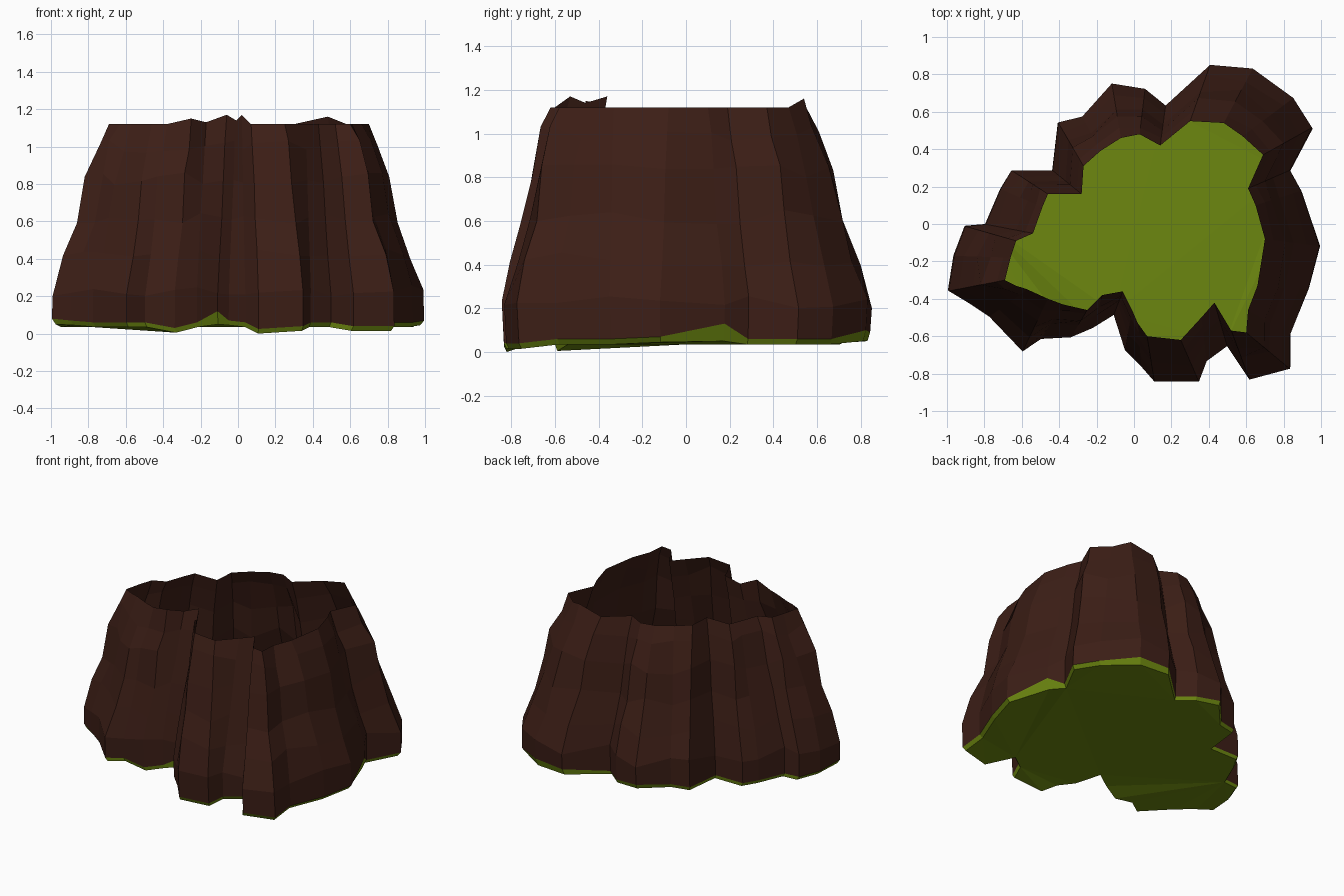
import bpy, bmesh, random
from mathutils import Vector

if "Cube" in bpy.data.objects:
    bpy.data.objects.remove(bpy.data.objects["Cube"])

random.seed(4)

# Foot and rim outlines of the stump, paired column by column, clockwise from the left
FOOT = [(-1, -.36), (-.97, -.17), (-.91, -.01), (-.80, 0), (-.72, .19), (-.66, .29),
        (-.44, .29), (-.41, .55), (-.28, .58), (-.12, .76), (.06, .73), (.17, .64),
        (.41, .86), (.64, .84), (.86, .68), (.96, .52), (.84, .29), (.90, .18),
        (1, -.12), (.94, -.35), (.84, -.60), (.84, -.78), (.62, -.84), (.50, -.66),
        (.39, -.74), (.35, -.85), (.11, -.85), (.04, -.77), (-.05, -.68), (-.11, -.49),
        (-.22, -.56), (-.34, -.61), (-.50, -.62), (-.60, -.69), (-.78, -.50), (-.90, -.42)]
RIM = [(-.69, -.30), (-.66, -.18), (-.63, -.09), (-.54, -.05), (-.49, .09), (-.46, .16),
       (-.28, .16), (-.27, .31), (-.18, .39), (-.07, .46), (.03, .48), (.14, .42),
       (.30, .55), (.48, .54), (.58, .47), (.69, .37), (.61, .19), (.65, .10),
       (.70, -.08), (.66, -.33), (.61, -.46), (.60, -.58), (.52, -.57), (.43, -.42),
       (.36, -.50), (.25, -.62), (.07, -.60), (.02, -.53), (-.01, -.46), (-.06, -.36),
       (-.17, -.38), (-.25, -.46), (-.38, -.43), (-.46, -.40), (-.57, -.35), (-.63, -.33)]
RIM_Z = {13: 1.16, 27: 1.17, 28: 1.14, 29: 1.17, 30: 1.13, 31: 1.15}
FOOT_Z = {0: .08, 35: .07, 12: .09, 13: .10, 9: .08, 17: .13, 18: .07, 29: .12, 28: .07,
          31: .03, 25: .04, 26: .025, 21: .04, 22: .04}
# Flare profile: height and how far each ring has moved from foot to rim
RINGS = [(.23, .03), (.42, .24), (.62, .45), (.83, .62), (1.0, .83)]
N = len(FOOT)


def foot_z(i):
    return FOOT_Z.get(i, .06)


def make(name, rings, color, cap=False):
    """Stack closed rings (bottom first) into a flat-shaded sheet."""
    bm = bmesh.new()
    rows = [[bm.verts.new(p) for p in ring] for ring in rings]
    for low, up in zip(rows, rows[1:]):
        for i in range(N):
            j = (i + 1) % N
            bm.faces.new((low[j], low[i], up[i], up[j]))
    if cap:
        face = bm.faces.new(rows[0])
        bmesh.ops.triangulate(bm, faces=[face])
    mesh = bpy.data.meshes.new(name)
    bm.to_mesh(mesh)
    bm.free()
    mat = bpy.data.materials.new(name + "_color")
    mat.diffuse_color = (*color, 1)
    mat.use_nodes = True
    mat.node_tree.nodes["Principled BSDF"].inputs["Base Color"].default_value = mat.diffuse_color
    mesh.materials.append(mat)
    obj = bpy.data.objects.new(name, mesh)
    bpy.context.collection.objects.link(obj)
    return obj


# Bark wall: open shell with slightly irregular middle rings
bottom = [Vector((x * .995, y * .98, foot_z(i))) for i, (x, y) in enumerate(FOOT)]
bark = [bottom]
for z, t in RINGS:
    ring = []
    for (fx, fy), (rx, ry) in zip(FOOT, RIM):
        k = t + random.uniform(-.05, .05) * (t > .1)
        ring.append(Vector((fx + (rx - fx) * k, fy + (ry - fy) * k,
                            z + random.uniform(-.035, .035))))
    bark.append(ring)
bark.append([Vector((x, y, RIM_Z.get(i, 1.12))) for i, (x, y) in enumerate(RIM)])
make("bark_wall", bark, (.045, .013, .008))

# Grass floor: shallow green tray closing the bottom
tray = [Vector((p.x * .98, p.y * .985, max(0, min(p.z - .025, .05)))) for p in bottom]
make("grass_floor", [tray, bottom], (.15, .24, .005), cap=True)
